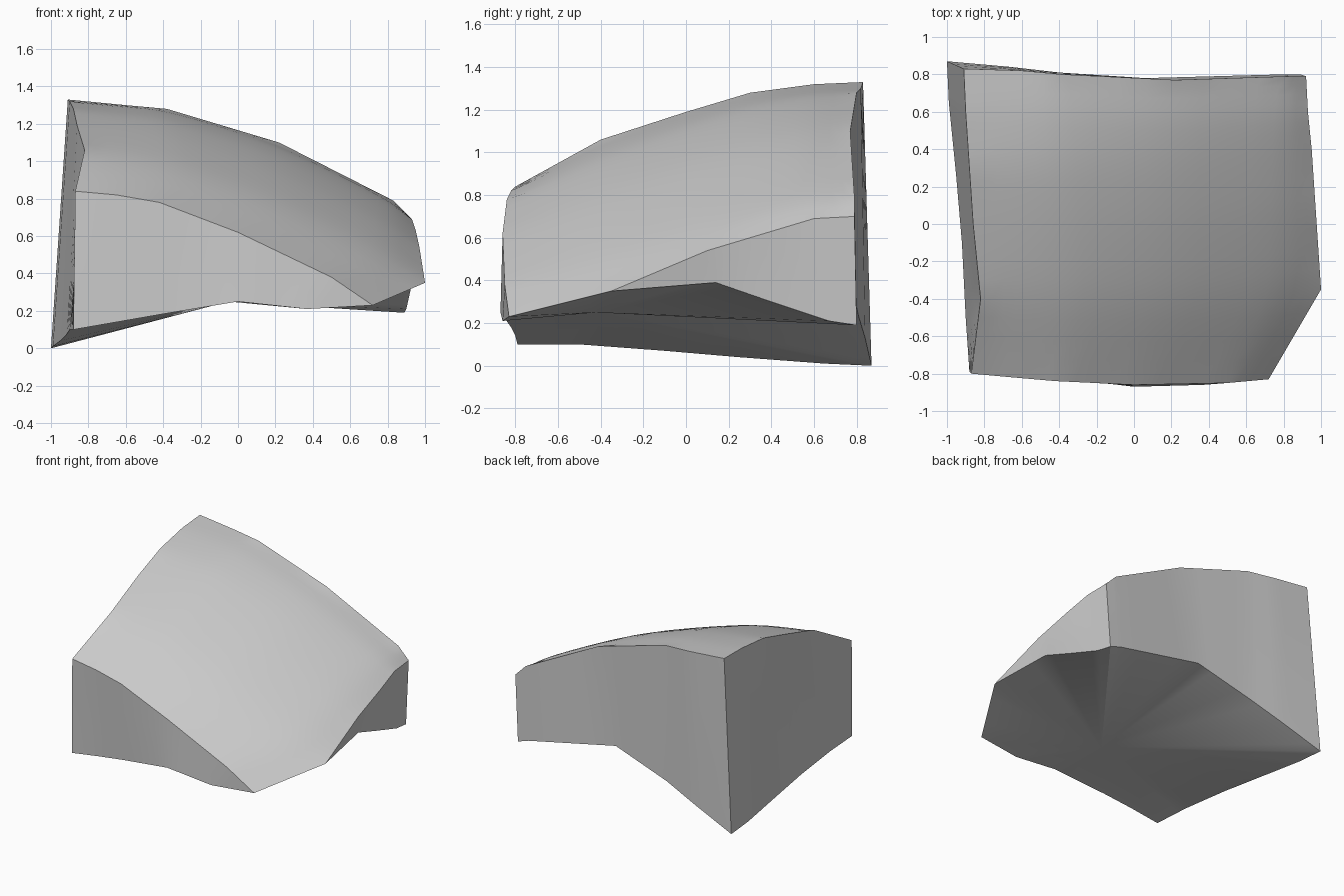
import bpy
import bmesh
import math
from mathutils import Vector

default_cube = bpy.data.objects.get("Cube")
if default_cube:
    bpy.data.objects.remove(default_cube, do_unlink=True)

STEPS = 4   # subdivisions between neighbouring edge points
ROWS = 3    # rows of faces down each broken side

# Upper and lower rim of each broken side
front_top = [(-.87, -.8, .84), (-.65, -.82, .82), (-.42, -.84, .78),
             (0, -.86, .62), (.5, -.85, .38), (.72, -.83, .23)]
front_low = [(-.88, -.79, .1), (-.65, -.8, .14), (-.42, -.82, .18),
             (0, -.87, .25), (.37, -.86, .21), (.72, -.83, .23)]
back_top = [(-.91, .83, 1.33), (-.6, .82, 1.3), (-.38, .8, 1.28),
            (.22, .77, 1.1), (.83, .79, .79), (.92, .79, .7)]
back_low = [(-1, .87, 0), (-.66, .84, .13), (-.4, .81, .23),
            (.06, .78, .37), (.8, .8, .22), (.89, .8, .19)]
minus_x_top = [(-.87, -.8, .84), (-.82, -.4, 1.06), (-.86, 0, 1.19),
               (-.88, .3, 1.28), (-.9, .6, 1.32), (-.91, .83, 1.33)]
minus_x_low = [(-.88, -.79, .1), (-.9, -.5, .1), (-.92, -.1, .07),
               (-.95, .25, .04), (-.99, .65, .01), (-1, .87, 0)]
plus_x_top = [(.72, -.83, .23), (1, -.35, .35), (.97, .1, .54),
              (.95, .4, .63), (.93, .6, .69), (.92, .79, .7)]
plus_x_low = [(.72, -.83, .23), (1, -.35, .35), (.94, .14, .39),
              (.92, .4, .3), (.9, .67, .21), (.89, .8, .19)]
underside_hub = Vector((-.05, -.42, .25))


def resample(points):
    """Divide every segment of a rim into equal steps."""
    points = [Vector(p) for p in points]
    rim = [a.lerp(b, i / STEPS) for a, b in zip(points, points[1:])
           for i in range(STEPS)]
    return rim + [points[-1]]


def surface_patch(front, back, start, end):
    """Blend four rims into a grid of points."""
    n = len(front) - 1
    grid = []
    for j in range(n + 1):
        v = j / n
        row = []
        for i in range(n + 1):
            u = i / n
            along = front[i].lerp(back[i], v)
            across = start[j].lerp(end[j], u)
            corners = front[0].lerp(front[n], u).lerp(
                back[0].lerp(back[n], u), v)
            row.append(along + across - corners)
        grid.append(row)
    return grid


bm = bmesh.new()
known = {}


def vert(point):
    """Return one shared vertex for each position."""
    key = tuple(round(c, 4) + 0.0 for c in point)
    if key not in known:
        known[key] = bm.verts.new(point)
    return known[key]


def add_face(*points):
    corners = list(dict.fromkeys(vert(p) for p in points))
    if len(corners) > 2 and not bm.faces.get(corners):
        bm.faces.new(corners)


def add_grid(grid):
    for lower, upper in zip(grid, grid[1:]):
        for i in range(len(lower) - 1):
            add_face(lower[i], lower[i + 1], upper[i + 1], upper[i])


# Curved upper shell, with its interior relaxed
tops = [resample(r) for r in (front_top, back_top, minus_x_top, plus_x_top)]
lows = [resample(r) for r in (front_low, back_low, minus_x_low, plus_x_low)]
shell = surface_patch(*tops)
add_grid(shell)
interior = [vert(p) for row in shell[1:-1] for p in row[1:-1]]
for _ in range(6):
    bmesh.ops.smooth_vert(bm, verts=interior, factor=0.5,
                          use_axis_x=True, use_axis_y=True, use_axis_z=True)

# Broken sides and the faceted underside
for top, low in zip(tops, lows):
    add_grid([[a.lerp(b, r / ROWS) for a, b in zip(top, low)]
              for r in range(ROWS + 1)])
    for a, b in zip(low, low[1:]):
        add_face(a, b, underside_hub)

bmesh.ops.recalc_face_normals(bm, faces=bm.faces[:])
mesh = bpy.data.meshes.new("stone_fragment")
bm.to_mesh(mesh)
bm.free()

# Plain grey stone
stone = bpy.data.materials.new("grey_stone")
stone.use_nodes = True
colour = (0.6, 0.6, 0.6, 1)
stone.diffuse_color = colour
shader = next(n for n in stone.node_tree.nodes if n.type == "BSDF_PRINCIPLED")
shader.inputs["Base Color"].default_value = colour
shader.inputs["Roughness"].default_value = 0.9
mesh.materials.append(stone)

fragment = bpy.data.objects.new("stone_fragment", mesh)
bpy.context.collection.objects.link(fragment)
bpy.ops.object.select_all(action="DESELECT")
fragment.select_set(True)
bpy.context.view_layer.objects.active = fragment
bpy.ops.object.shade_smooth_by_angle(angle=math.radians(30))
